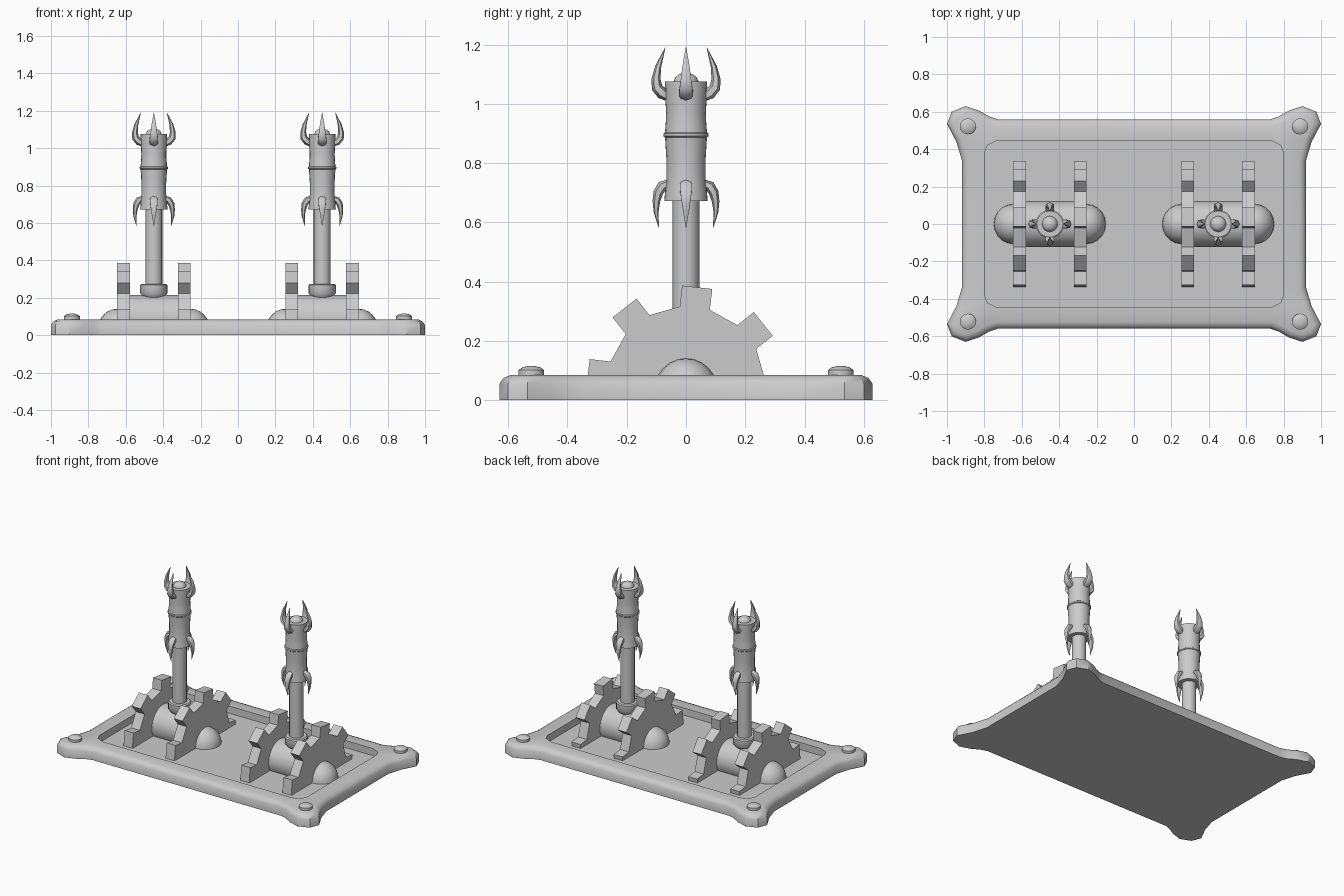
import bpy, bmesh, math
from mathutils import Vector

if "Cube" in bpy.data.objects:
    bpy.data.objects.remove(bpy.data.objects["Cube"])

FLOOR = 0.035   # pocket floor height
TOP = 0.085     # rim height


def finish(name, bm, clip=False, angle=35):
    if clip:  # cut away what would sit below the pocket floor
        r = bmesh.ops.bisect_plane(bm, geom=bm.verts[:] + bm.edges[:] + bm.faces[:],
                                   plane_co=(0, 0, FLOOR), plane_no=(0, 0, 1), clear_inner=True)
        cut = [e for e in r["geom_cut"] if isinstance(e, bmesh.types.BMEdge)]
        bmesh.ops.contextual_create(bm, geom=cut)
    bmesh.ops.recalc_face_normals(bm, faces=bm.faces[:])
    me = bpy.data.meshes.new(name)
    bm.to_mesh(me)
    bm.free()
    me.polygons.foreach_set("use_smooth", [True] * len(me.polygons))
    me.set_sharp_from_angle(angle=math.radians(angle))
    ob = bpy.data.objects.new(name, me)
    bpy.context.collection.objects.link(ob)
    return ob


def loft(bm, rings, cap_start=True, cap_end=True):
    vs = [[bm.verts.new(p) for p in ring] for ring in rings]
    n = len(rings[0])
    for a, b in zip(vs, vs[1:]):
        for i in range(n):
            j = (i + 1) % n
            bm.faces.new((a[i], a[j], b[j], b[i]))
    if cap_start:
        bm.faces.new(vs[0])
    if cap_end:
        bm.faces.new(vs[-1])
    return vs


def lathe(name, profile, x, y=0, sides=20):
    bm = bmesh.new()
    ang = [2 * math.pi * i / sides for i in range(sides)]
    loft(bm, [[(x + r * math.cos(a), y + r * math.sin(a), z) for a in ang] for r, z in profile])
    return finish(name, bm)


def mirror4(q):
    return (q + [(-x, y) for x, y in reversed(q)] + [(-x, -y) for x, y in q]
            + [(x, -y) for x, y in reversed(q)])


def inset(pts, d):
    out = []
    for i, p in enumerate(pts):
        p = Vector(p)
        a = (p - Vector(pts[i - 1])).normalized()
        b = (Vector(pts[(i + 1) % len(pts)]) - p).normalized()
        na, nb = Vector((-a.y, a.x)), Vector((-b.y, b.x))
        m = (na + nb).normalized()
        out.append(tuple(p + m * d / m.dot(na)))
    return out


# base plate with corner lugs and sunken pocket
outline = mirror4([(.92, .34), (.95, .44), (1.0, .535), (.975, .6), (.9, .63),
                   (.825, .605), (.775, .575), (.73, .56)])
pocket = mirror4([(.80, .38), (.783, .422), (.73, .447)])
bm = bmesh.new()
outer = loft(bm, [[(x, y, z) for x, y in inset(outline, d)]
                  for d, z in [(0, 0), (0, .055), (.014, .075), (.036, TOP)]], cap_end=False)
inner = loft(bm, [[(x, y, z) for x, y in pocket] for z in (TOP, FLOOR)], cap_start=False)
rim = [bm.edges.get((l[i - 1], l[i])) for l in (outer[-1], inner[0]) for i in range(len(l))]
bmesh.ops.triangle_fill(bm, edges=rim, use_beauty=True)
finish("base_plate", bm)

# corner bolts
for sx in (-1, 1):
    for sy in (-1, 1):
        lathe("corner_bolt", [(.043, .07), (.043, .102), (.03, .111), (.012, .115)],
              sx * .888, sy * .522, 16)


def gear(x):
    c, s = Vector((0, .05)), []
    for k in range(8):
        mid = math.radians(83.5 + 45 * k)
        for r, da in ((.267, -11), (.337, -8.75), (.337, 8.75), (.267, 11)):
            a = mid + math.radians(da)
            s.append((r * math.cos(a), c.y + r * math.sin(a)))
    bm = bmesh.new()
    loft(bm, [[(x + d, y, z) for y, z in s] for d in (-.034, .034)])
    finish("gear", bm, clip=True, angle=10)


def horn(name, x, path):
    # tapered curved spike, repeated on four sides; path = (radius, height, half width)
    for q in range(4):
        bm = bmesh.new()
        out = Vector((math.cos(q * math.pi / 2), math.sin(q * math.pi / 2), 0))
        side, up = Vector((-out.y, out.x, 0)), Vector((0, 0, 1))
        P = [out * r + up * z for r, z, w in path]
        rings = []
        for i, p in enumerate(P):
            t = (P[min(i + 1, len(P) - 1)] - P[max(i - 1, 0)]).normalized()
            n, w = t.cross(side), path[i][2]
            rings.append([p + Vector((x, 0, 0)) + side * w * math.cos(a) + n * w * .75 * math.sin(a)
                          for a in (math.pi / 6 + k * math.pi / 3 for k in range(6))])
        loft(bm, rings)
        finish(name, bm, angle=50)


for x in (-.45, .45):
    # axle barrel between the gears
    bm = bmesh.new()
    ang = [2 * math.pi * i / 32 for i in range(32)]
    loft(bm, [[(x + d, .123 * math.cos(a), .092 + .123 * math.sin(a)) for a in ang]
              for d in (-.15, .15)])
    finish("axle_barrel", bm, clip=True)

    for s in (-1, 1):
        gear(x + s * .162)
        # rounded axle end
        bm = bmesh.new()
        bmesh.ops.create_uvsphere(bm, u_segments=20, v_segments=12, radius=1)
        bmesh.ops.scale(bm, vec=(.104, .107, .11), verts=bm.verts)
        bmesh.ops.translate(bm, vec=(x + s * .196, 0, .031), verts=bm.verts)
        finish("axle_cap", bm, clip=True)

    # lever: collar, shaft, grip and top knob
    lathe("collar", [(.05, .195), (.058, .203), (.073, .225), (.073, .268), (.066, .274), (.04, .274)], x)
    lathe("shaft", [(.045, .25), (.045, .7)], x)
    lathe("grip", [(.045, .672), (.073, .672), (.071, .70), (.066, .75), (.066, .81), (.07, .875),
                   (.071, .887), (.076, .891), (.076, .899), (.071, .903), (.068, .94), (.067, .97),
                   (.07, 1.02), (.071, 1.075), (.04, 1.075)], x)
    lathe("top_knob", [(.042, 1.06), (.042, 1.075), (.036, 1.09), (.022, 1.1), (.006, 1.104)], x)

    # upper and lower curved spikes
    horn("upper_spike", x, [(.055, 1.02, .018), (.08, 1.035, .027), (.098, 1.055, .025),
                            (.101, 1.085, .02), (.094, 1.125, .014), (.07, 1.19, .001)])
    horn("lower_spike", x, [(.055, .735, .016), (.08, .722, .024), (.094, .70, .022),
                            (.1, .67, .017), (.101, .635, .011), (.092, .583, .001)])
